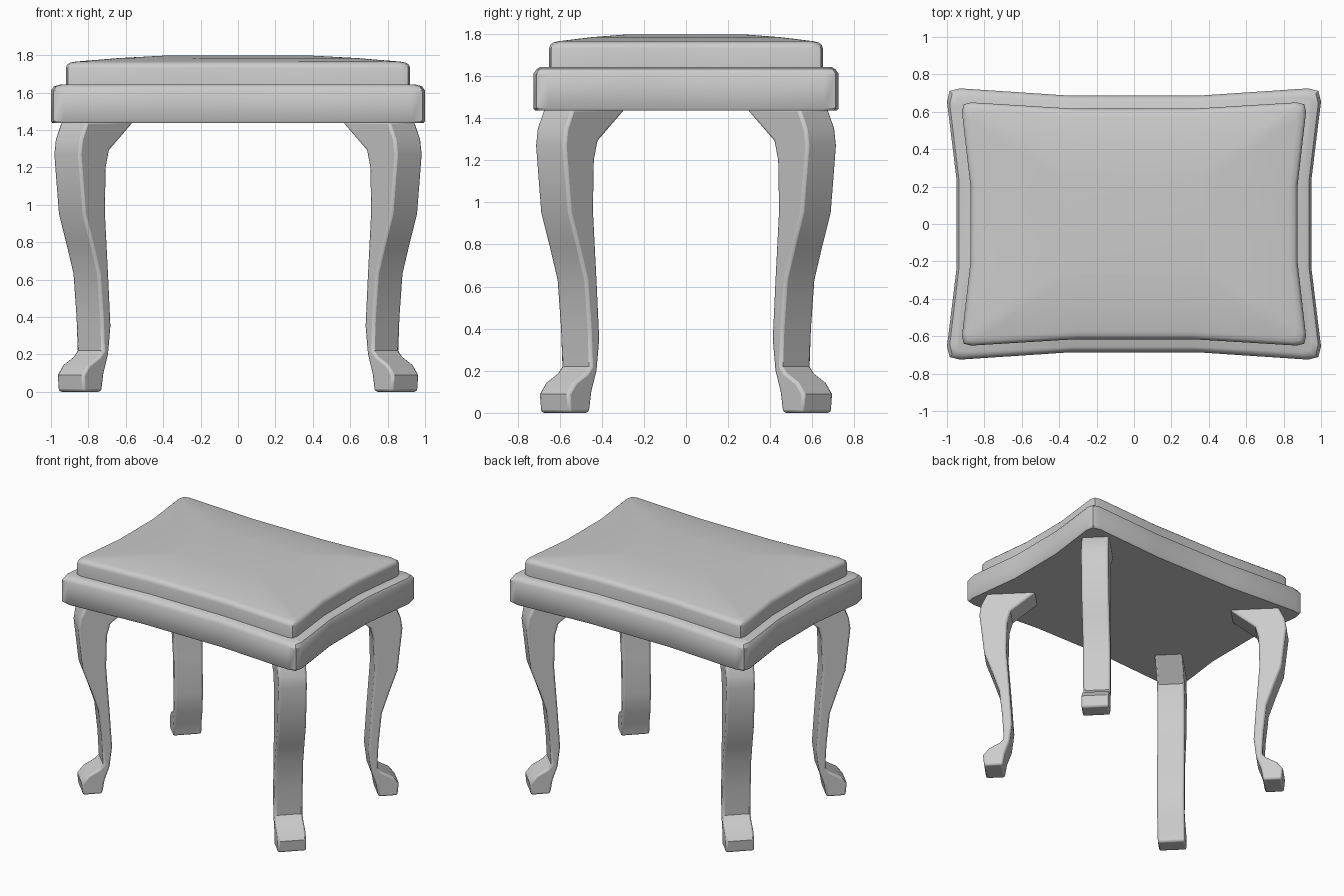
import bpy, bmesh, math
from mathutils import Vector

if "Cube" in bpy.data.objects:
    bpy.data.objects.remove(bpy.data.objects["Cube"])


def finish(name, bm, angle):
    bmesh.ops.recalc_face_normals(bm, faces=bm.faces)
    me = bpy.data.meshes.new(name)
    bm.to_mesh(me)
    bm.free()
    ob = bpy.data.objects.new(name, me)
    bpy.context.collection.objects.link(ob)
    bpy.ops.object.select_all(action='DESELECT')
    ob.select_set(True)
    bpy.context.view_layer.objects.active = ob
    bpy.ops.object.shade_smooth_by_angle(angle=math.radians(angle))
    return ob


def outline(a, b, dip, c):
    """Rectangle with clipped corners and sides that bow inward."""
    q = [(a - dip, b * 0.32), (a, b - c), (a - c * 0.2, b - c * 0.2),
         (a - c, b), (a * 0.34, b - dip * 0.75)]
    pts = []
    for sx, sy in ((1, 1), (-1, 1), (-1, -1), (1, -1)):
        part = [(x * sx, y * sy) for x, y in q]
        pts += part if sx * sy > 0 else part[::-1]
    return pts


def loft(name, levels, angle):
    bm = bmesh.new()
    rings = [[bm.verts.new((x, y, z)) for x, y in outline(a, b, dip, c)]
             for a, b, dip, c, z in levels]
    n = len(rings[0])
    for lo, hi in zip(rings, rings[1:]):
        for i in range(n):
            j = (i + 1) % n
            bm.faces.new((lo[i], lo[j], hi[j], hi[i]))
    bm.faces.new(rings[0][::-1])
    bm.faces.new(rings[-1])
    return finish(name, bm, angle)


# Seat frame: half width, half depth, side bow, corner clip, height
loft("seat_frame", [
    (0.992, 0.717, 0.052, 0.07, 1.436), (1.0, 0.725, 0.052, 0.07, 1.447),
    (1.0, 0.725, 0.052, 0.07, 1.61), (0.985, 0.71, 0.05, 0.065, 1.632),
    (0.95, 0.69, 0.045, 0.06, 1.643)], 35)

# Upholstered cushion with a low dome
loft("cushion", [
    (0.92, 0.65, 0.045, 0.05, 1.63), (0.92, 0.65, 0.045, 0.05, 1.73),
    (0.914, 0.644, 0.045, 0.05, 1.748), (0.90, 0.63, 0.043, 0.05, 1.759),
    (0.87, 0.605, 0.04, 0.05, 1.765), (0.64, 0.45, 0.02, 0.05, 1.784),
    (0.38, 0.27, 0.0, 0.03, 1.798)], 40)

# Cabriole leg: side profile set on the diagonal, (outward offset, height)
outer = [(-0.057, 1.445), (-0.012, 1.35), (0.0, 1.27), (-0.035, 0.95),
         (-0.092, 0.79), (-0.145, 0.63), (-0.168, 0.40), (-0.177, 0.22),
         (-0.15, 0.19), (-0.07, 0.145), (-0.026, 0.09), (-0.035, 0.0)]
inner = [(-0.17, 0.0), (-0.187, 0.10), (-0.222, 0.20), (-0.24, 0.35),
         (-0.222, 0.63), (-0.198, 0.96), (-0.204, 1.2), (-0.228, 1.29),
         (-0.417, 1.445)]
out_dir = Vector((1, 1, 0)).normalized()
side_dir = Vector((1, -1, 0)).normalized()
base = Vector((0.917, 0.647, 0))
bm = bmesh.new()
faces = []
for s in (-0.1, 0.1):
    vs = [bm.verts.new(base + out_dir * r + side_dir * s + Vector((0, 0, z)))
          for r, z in outer + inner]
    faces.append(vs)
    bm.faces.new(vs)
n = len(faces[0])
for i in range(n):
    j = (i + 1) % n
    bm.faces.new((faces[0][i], faces[0][j], faces[1][j], faces[1][i]))
legs = finish("legs", bm, 35)
bev = legs.modifiers.new("soft_edges", 'BEVEL')
bev.width = 0.014
bev.segments = 2
bev.limit_method = 'ANGLE'
bev.angle_limit = math.radians(50)
mir = legs.modifiers.new("four_corners", 'MIRROR')
mir.use_axis = (True, True, False)
# Keep bevel before mirror, shading last
legs.modifiers.move(legs.modifiers.find("soft_edges"), 0)
legs.modifiers.move(legs.modifiers.find("four_corners"), 1)
